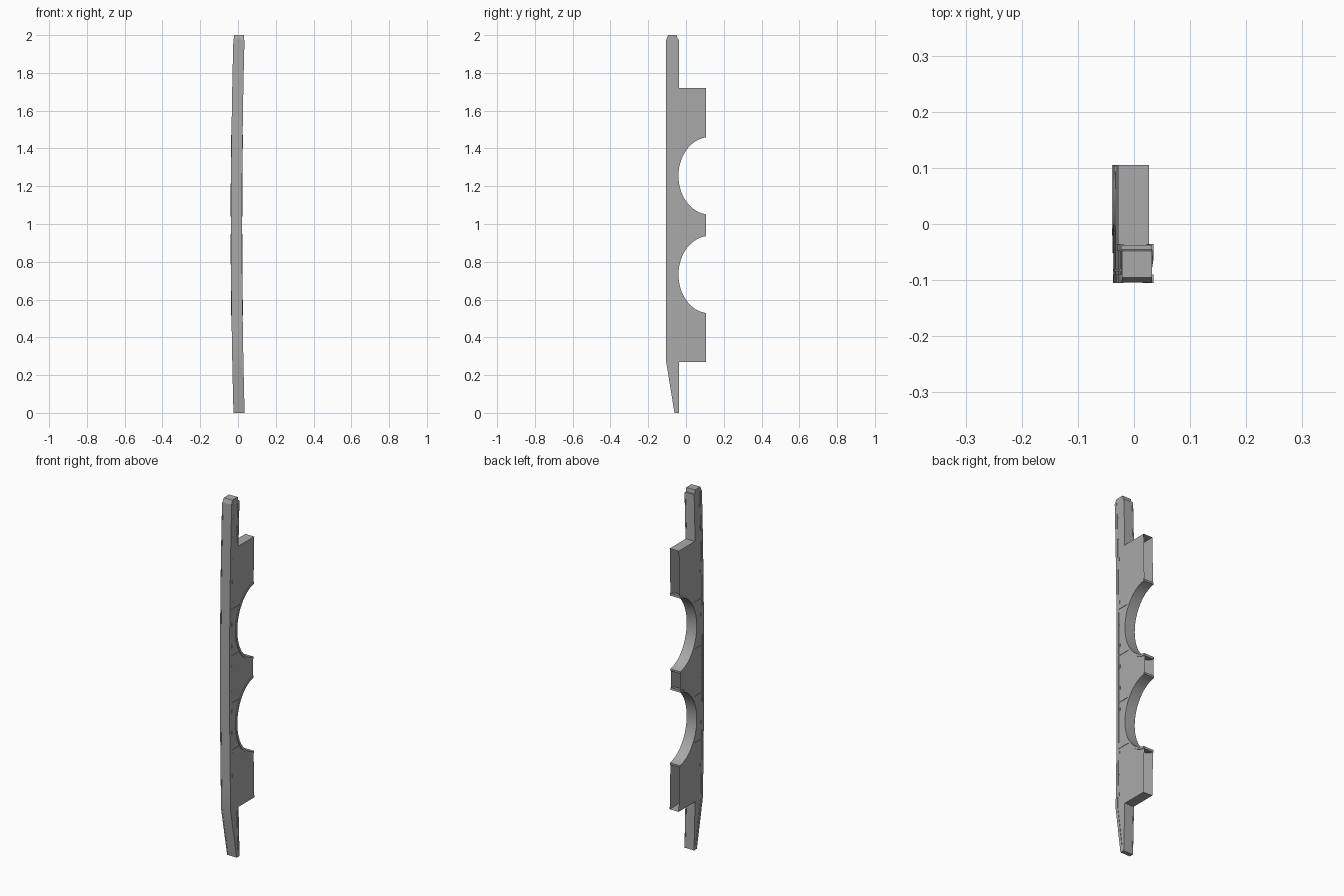
import bpy, bmesh, math

if "Cube" in bpy.data.objects:
    bpy.data.objects.remove(bpy.data.objects["Cube"])

grey = bpy.data.materials.new("steel grey")
grey.diffuse_color = (0.40, 0.40, 0.40, 1)
grey.use_nodes = True
grey.node_tree.nodes["Principled BSDF"].inputs["Base Color"].default_value = grey.diffuse_color

BACK, SPINE = 0.105, -0.037          # rear edge of web, rear edge of bar
ARCHES = (1.255, 0.732)              # arch centre heights
ARC_Y, RY, RZ, HALF = 0.125, 0.166, 0.206, 0.0275
END = math.acos((ARC_Y - BACK) / RY)


def bow(z):
    """Gentle sideways bend along the length."""
    return -0.008 + 0.0135 * (z - 1) ** 2


def front(z):
    return -0.104 if z > 0.27 else -0.06 - 0.044 * z / 0.27


def make(name, bm):
    for v in bm.verts:
        v.co.x += bow(v.co.z)
    bmesh.ops.recalc_face_normals(bm, faces=bm.faces)
    me = bpy.data.meshes.new(name)
    bm.to_mesh(me)
    bm.free()
    me.materials.append(grey)
    ob = bpy.data.objects.new(name, me)
    bpy.context.collection.objects.link(ob)
    bpy.context.view_layer.objects.active = ob
    ob.select_set(True)
    bpy.ops.object.shade_smooth_by_angle(angle=math.radians(25))
    ob.select_set(False)
    return ob


def sweep(bm, rings):
    """Join equal rings of points into a capped tube."""
    rings = [[bm.verts.new(p) for p in r] for r in rings]
    n = len(rings[0])
    for a, b in zip(rings, rings[1:]):
        for i in range(n):
            j = (i + 1) % n
            bm.faces.new((a[i], a[j], b[j], b[i]))
    bm.faces.new(rings[0])
    bm.faces.new(rings[-1])


def rect(x0, x1, y0, y1, z):
    return [(x0, y0, z), (x1, y0, z), (x1, y1, z), (x0, y1, z)]


def arc(cz, steps=28, grow=0.0):
    """Arch outline from bottom to top as (y, z)."""
    for i in range(steps + 1):
        t = -END + 2 * END * i / steps
        yield ARC_Y - (RY + grow) * math.cos(t), cz + (RZ + grow) * math.sin(t)


# Body: bar and hollow web with open back
stations = [(z, SPINE) for z in (0.0, 0.09, 0.18, 0.27)]
stations += [(0.27, BACK), (0.4, BACK)]
for cz in sorted(ARCHES):
    stations += [(z, y) for y, z in arc(cz)]
stations += [(1.6, BACK), (1.72, BACK)]
stations += [(z, SPINE) for z in (1.72, 1.8, 1.9, 1.978)]
bm = bmesh.new()
rings = [[bm.verts.new(p) for p in rect(-HALF, HALF, front(z), yb, z)] for z, yb in stations]
for (za, ya), (zb, yb), a, b in zip(stations, stations[1:], rings, rings[1:]):
    step = abs(za - zb) < 1e-6
    for i in range(4):
        j = (i + 1) % 4
        if step and i != 2:
            continue
        if i == 2 and min(ya, yb) > BACK - 1e-5:
            continue
        bm.faces.new((a[i], a[j], b[j], b[i]))
bm.faces.new(rings[0])
bm.faces.new(rings[-1])
bmesh.ops.remove_doubles(bm, verts=bm.verts, dist=1e-5)
make("body", bm)

# Stepped cap on the top end
bm = bmesh.new()
sweep(bm, [rect(-HALF, HALF, -0.104, -0.045, 1.978),
           rect(-HALF + 0.001, HALF - 0.001, -0.095, -0.048, 2.0)])
make("top_cap", bm)

# Raised rims around both arches
for n, cz in enumerate(ARCHES):
    bm = bmesh.new()
    w = HALF + 0.0035
    ring = []
    for (y0, z0), (y1, z1) in zip(arc(cz, grow=-0.001), arc(cz, grow=0.011)):
        y0, y1 = min(y0, BACK), min(y1, BACK)
        ring.append([(-w, y0, z0), (w, y0, z0), (w, y1, z1), (-w, y1, z1)])
    sweep(bm, ring)
    make(f"arch_rim_{n + 1}", bm)

# Narrow edge strips along the bar front, both sides
bm = bmesh.new()
zs = [0.27 + (1.975 - 0.27) * i / 12 for i in range(13)]
for s in (-1, 1):
    sweep(bm, [rect(s * (HALF - 0.004), s * (HALF + 0.002), front(z) - 0.001, front(z) + 0.014, z)
               for z in [0.0, 0.135] + zs])
make("front_edge_strips", bm)

# Rear edge strips on the two free ends
bm = bmesh.new()
for lo, hi in ((0.0, 0.27), (1.72, 1.975)):
    for s in (-1, 1):
        sweep(bm, [rect(s * (HALF - 0.004), s * (HALF + 0.002), -0.048, -0.036, lo + (hi - lo) * i / 3)
                   for i in range(4)])
make("rear_edge_strips", bm)

# Thin seam ribs and small slot plates on both sides
bm = bmesh.new()
for s in (-1, 1):
    for cz in ARCHES:
        for d in (-0.13, 0.13):
            z = cz + d
            sweep(bm, [rect(s * (HALF - 0.002), s * (HALF + 0.002), -0.103, -0.008, z + e)
                       for e in (-0.003, 0.003)])
make("seam_ribs", bm)

bm = bmesh.new()
for s in (-1, 1):
    for i in range(14):
        z = 0.34 + 0.12 * i
        sweep(bm, [rect(s * (HALF - 0.002), s * (HALF + 0.0015), -0.085, -0.080, z + e)
                   for e in (-0.009, 0.009)])
make("slot_plates", bm)
